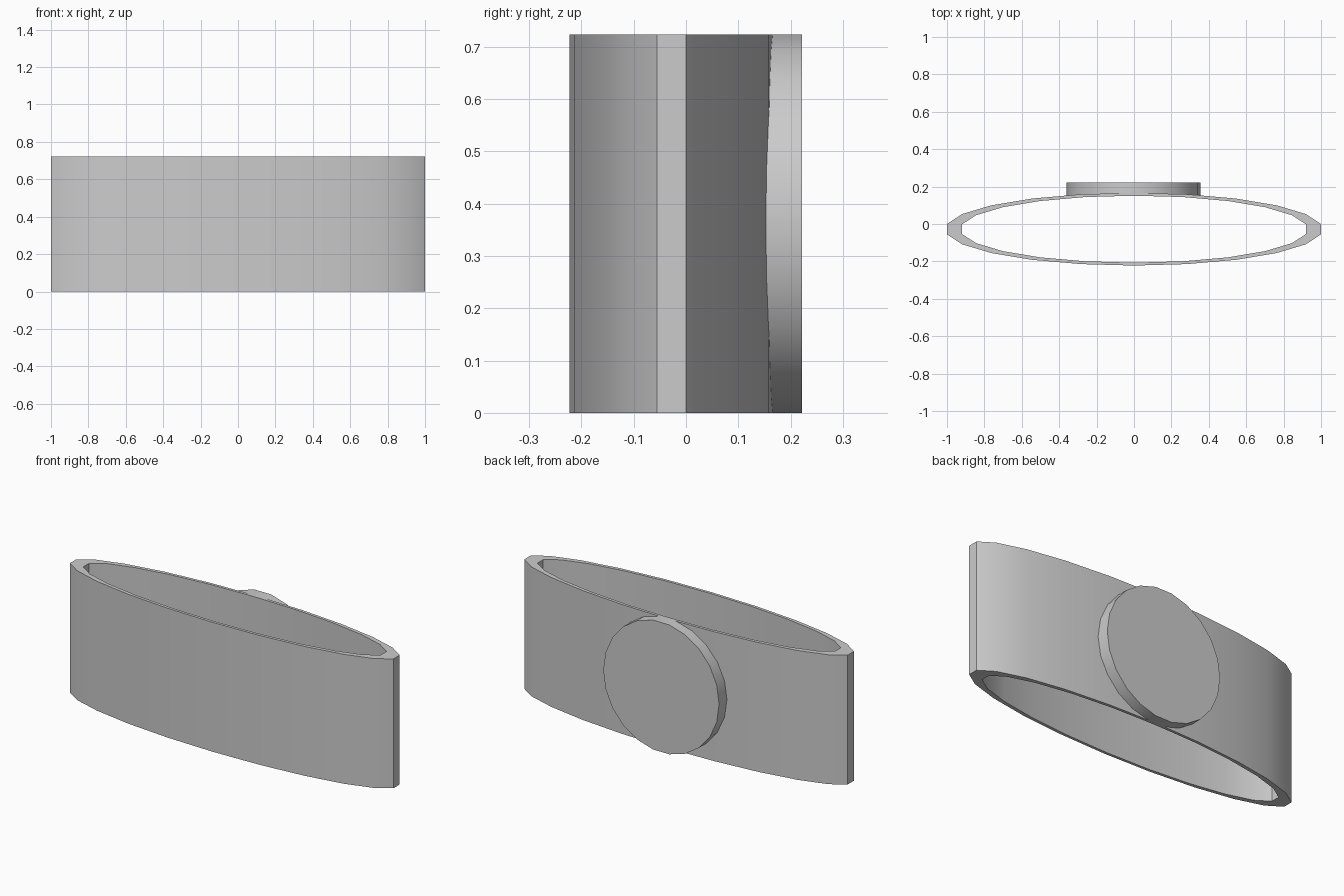
import bpy, bmesh, math

if "Cube" in bpy.data.objects:
    bpy.data.objects.remove(bpy.data.objects["Cube"])

SIDES = 22
HEIGHT = 0.723


def finish(name, bm):
    bmesh.ops.recalc_face_normals(bm, faces=bm.faces[:])
    mesh = bpy.data.meshes.new(name)
    bm.to_mesh(mesh)
    bm.free()
    ob = bpy.data.objects.new(name, mesh)
    bpy.context.collection.objects.link(ob)
    bpy.ops.object.select_all(action='DESELECT')
    bpy.context.view_layer.objects.active = ob
    ob.select_set(True)
    bpy.ops.object.shade_smooth_by_angle(angle=math.radians(30))
    return ob


# Elliptical open band, flat facets at its two ends
def ellipse(bm, scale, z):
    rx, ry, cy = 1.0103 * scale, 0.1945 * scale, -0.0277
    step = 2 * math.pi / SIDES
    return [bm.verts.new((rx * math.cos((i + 0.5) * step),
                          cy + ry * math.sin((i + 0.5) * step), z))
            for i in range(SIDES)]


bm = bmesh.new()
loops = [ellipse(bm, s, z) for s, z in ((1, 0), (1, HEIGHT), (0.92, HEIGHT), (0.92, 0))]
for k in range(4):
    a, b = loops[k], loops[(k + 1) % 4]
    for i in range(SIDES):
        j = (i + 1) % SIDES
        bm.faces.new((a[i], a[j], b[j], b[i]))
finish("band", bm)

# Round face plate set into the back of the band
bm = bmesh.new()
front, back = 0.150, 0.222
radius = HEIGHT / 2 / math.cos(math.pi / SIDES)
rings = [[bm.verts.new((-0.002 + 0.358 * math.cos(2 * math.pi * i / SIDES), y,
                        HEIGHT / 2 + radius * math.sin(2 * math.pi * i / SIDES)))
          for i in range(SIDES)] for y in (front, back)]
for i in range(SIDES):
    j = (i + 1) % SIDES
    bm.faces.new((rings[0][i], rings[0][j], rings[1][j], rings[1][i]))
for ring in rings:
    bm.faces.new(ring)
finish("round_plate", bm)
